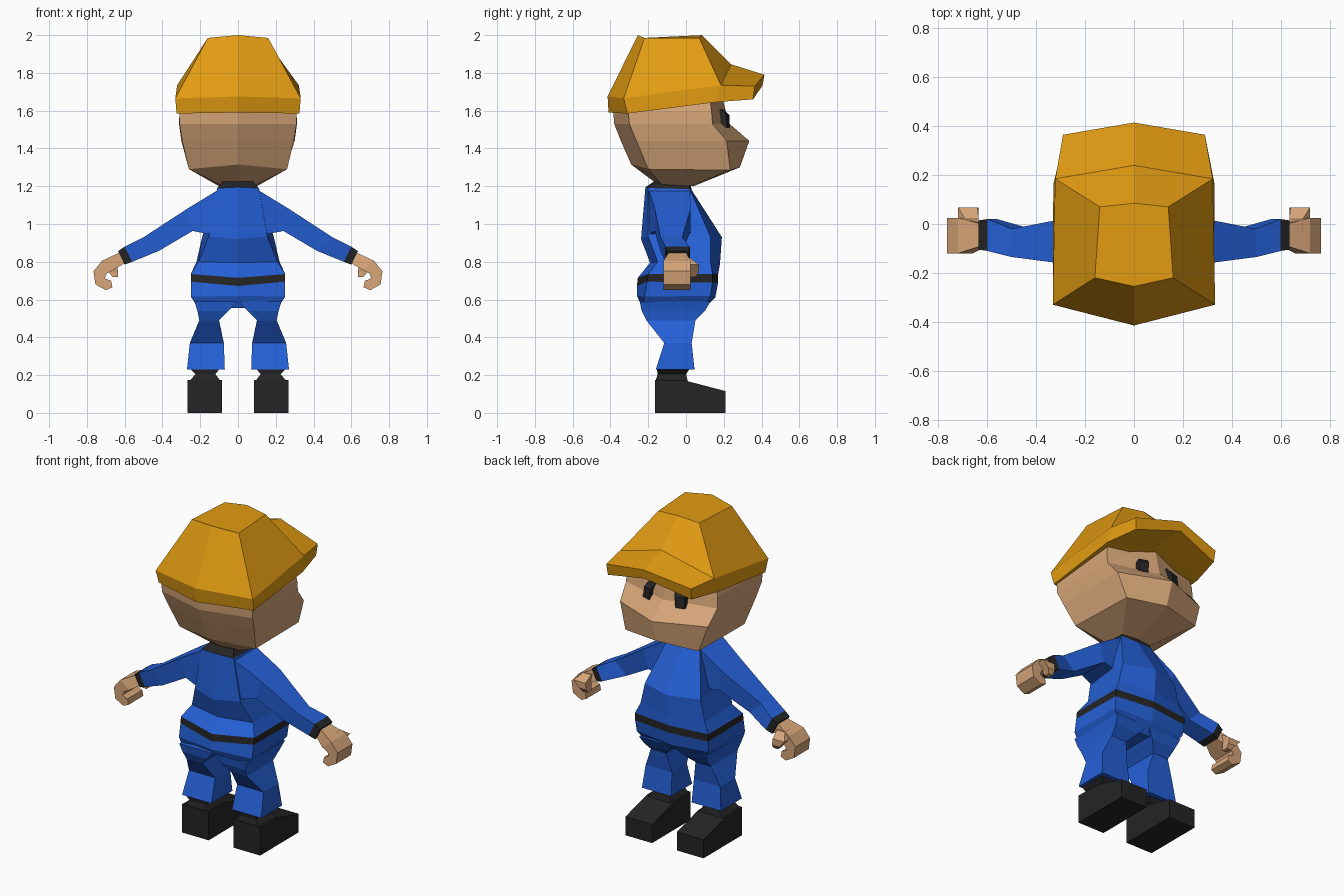
import bpy, bmesh

cube = bpy.data.objects.get("Cube")
if cube:
    bpy.data.objects.remove(cube, do_unlink=True)


def material(name, rgb):
    m = bpy.data.materials.new(name)
    m.use_nodes = True
    m.diffuse_color = (*rgb, 1)
    b = m.node_tree.nodes["Principled BSDF"]
    b.inputs["Base Color"].default_value = (*rgb, 1)
    b.inputs["Roughness"].default_value = 0.8
    return m


BLUE = material("overall_blue", (0.018, 0.117, 0.68))
BLACK = material("soft_black", (0.018, 0.018, 0.018))
SKIN = material("skin_tan", (0.68, 0.38, 0.19))
ORANGE = material("cap_orange", (0.76, 0.33, 0.006))


def loft(name, rings, mats, bands=None):
    """Skin a stack of equal-length rings; bands gives a material index per band."""
    bm = bmesh.new()
    vs = [[bm.verts.new(p) for p in ring] for ring in rings]
    n = len(rings[0])
    for k in range(len(vs) - 1):
        for i in range(n):
            j = (i + 1) % n
            f = bm.faces.new((vs[k][i], vs[k][j], vs[k + 1][j], vs[k + 1][i]))
            f.material_index = bands[k] if bands else 0
    bm.faces.new(vs[0][::-1]).material_index = bands[0] if bands else 0
    bm.faces.new(vs[-1]).material_index = bands[-1] if bands else 0
    bmesh.ops.recalc_face_normals(bm, faces=bm.faces)
    me = bpy.data.meshes.new(name)
    bm.to_mesh(me)
    bm.free()
    for m in mats:
        me.materials.append(m)
    ob = bpy.data.objects.new(name, me)
    bpy.context.collection.objects.link(ob)
    return ob


def sym(half):
    """Complete a half ring whose first and last points lie on x = 0."""
    return half + [(-x, y, z) for x, y, z in half[-2:0:-1]]


def box_ring(x0, x1, y0, y1, z):
    return [(x0, y0, z), (x1, y0, z), (x1, y1, z), (x0, y1, z)]


def limb_ring(top, bottom, y0, y1):
    """Cross-section of an arm or hand, from (x, z) of its upper and lower edge."""
    return [(top[0], y0, top[1]), (top[0], y1, top[1]),
            (bottom[0], y1, bottom[1]), (bottom[0], y0, bottom[1])]


def pair(name, rings, mats, bands=None):
    """Build a part on both sides."""
    for side, s in (("left", 1), ("right", -1)):
        loft(f"{side}_{name}", [[(s * x, y, z) for x, y, z in r] for r in rings], mats, bands)


# Body: collar, jacket, belt and hips
loft("body", [sym(r) for r in [
    [(0, -.17, 1.225), (.08, -.16, 1.225), (.08, .01, 1.225), (0, .02, 1.225)],
    [(0, -.215, 1.195), (.11, -.20, 1.19), (.11, .02, 1.185), (0, .03, 1.18)],
    [(0, -.238, .92), (.155, -.20, .935), (.19, .13, .93), (0, .19, .93)],
    [(0, -.19, .795), (.21, -.15, .80), (.22, .13, .80), (0, .18, .79)],
    [(0, -.255, .715), (.25, -.20, .735), (.25, .14, .735), (0, .17, .735)],
    [(0, -.26, .672), (.25, -.205, .695), (.25, .14, .69), (0, .17, .69)],
    [(0, -.26, .62), (.25, -.22, .615), (.245, .13, .62), (0, .155, .61)],
    [(0, -.20, .555), (.21, -.23, .555), (.20, .10, .555), (0, .09, .555)],
]], [BLUE, BLACK], [1, 0, 0, 0, 1, 0, 0])

# Head, wedge-shaped with a pointed face
loft("head", [sym(r) for r in [
    [(0, -.36, 1.70), (.285, -.28, 1.70), (.285, .12, 1.70), (0, .185, 1.70)],
    [(0, -.385, 1.59), (.31, -.305, 1.59), (.31, .135, 1.60), (0, .205, 1.62)],
    [(0, -.38, 1.53), (.31, -.30, 1.53), (.312, .14, 1.53), (0, .225, 1.535)],
    [(0, -.345, 1.44), (.295, -.262, 1.44), (.30, .215, 1.44), (0, .335, 1.44)],
    [(0, -.29, 1.315), (.26, -.20, 1.29), (.25, .235, 1.285), (0, .285, 1.30)],
    [(0, -.15, 1.21), (.10, -.13, 1.21), (.10, .02, 1.20), (0, .04, 1.20)],
]], [SKIN])

# Eyes, slanted plates on the face
pair("eye", [
    [(.068, .165, 1.605), (.12, .155, 1.605), (.12, .187, 1.605), (.068, .202, 1.605)],
    [(.082, .18, 1.575), (.138, .17, 1.575), (.138, .212, 1.575), (.082, .23, 1.575)],
    [(.09, .19, 1.51), (.142, .18, 1.51), (.142, .218, 1.51), (.09, .232, 1.51)],
], [BLACK])

# Cap crown
loft("cap_crown", [sym(r) for r in [
    [(0, -.41, 1.59), (.325, -.31, 1.585), (.33, .16, 1.645), (0, .20, 1.72)],
    [(0, -.415, 1.675), (.332, -.33, 1.665), (.322, .185, 1.735), (0, .24, 1.845)],
    [(0, -.255, 2.0), (.16, -.22, 1.985), (.14, .07, 1.985), (0, .085, 2.0)],
]], [ORANGE])

# Cap brim, bent along the middle
loft("cap_brim", [
    [(.322, .185, 1.735), (0, .24, 1.845), (-.322, .185, 1.735),
     (-.33, .16, 1.645), (0, .20, 1.72), (.33, .16, 1.645)],
    [(.29, .365, 1.73), (0, .415, 1.79), (-.29, .365, 1.73),
     (-.285, .355, 1.66), (0, .405, 1.733), (.285, .355, 1.66)],
], [ORANGE])

# Sleeves with black cuffs
pair("sleeve", [
    limb_ring((.09, 1.19), (.12, .94), -.20, .02),
    limb_ring((.27, 1.08), (.24, .963), -.165, .025),
    limb_ring((.50, .93), (.42, .857), -.135, -.02),
    limb_ring((.60, .88), (.56, .80), -.11, .02),
    limb_ring((.635, .856), (.60, .785), -.105, .015),
], [BLUE, BLACK], [0, 0, 0, 1])

# Hands, fingers curled into a hook
pair("hand", [
    limb_ring((.625, .85), (.60, .792), -.09, .0),
    limb_ring((.72, .805), (.66, .757), -.12, .025),
    limb_ring((.765, .75), (.695, .738), -.12, .025),
    limb_ring((.755, .68), (.705, .715), -.12, .025),
    limb_ring((.70, .65), (.69, .705), -.12, .025),
    limb_ring((.665, .665), (.672, .70), -.12, .025),
], [SKIN])
pair("thumb", [
    box_ring(.635, .69, -.03, .02, .82),
    box_ring(.64, .72, .01, .068, .785),
    box_ring(.635, .685, .015, .068, .745),
    box_ring(.635, .665, .015, .05, .72),
], [SKIN])

# Trouser legs
pair("leg", [
    box_ring(.005, .23, -.245, .13, .59),
    box_ring(.05, .215, -.235, .10, .54),
    box_ring(.10, .205, -.21, .05, .49),
    box_ring(.075, .255, -.115, .03, .37),
    box_ring(.07, .27, -.16, .045, .23),
], [BLUE])

# Ankles and wedge-shaped shoes
pair("ankle", [
    box_ring(.095, .255, -.155, .02, .235),
    box_ring(.12, .225, -.15, .0, .205),
    box_ring(.09, .26, -.163, .01, .165),
], [BLACK])
pair("shoe", [
    [(x, -.165, 0), (x, .21, 0), (x, .21, .115), (x, .0, .17), (x, -.165, .175)]
    for x in (.085, .267)
], [BLACK])
